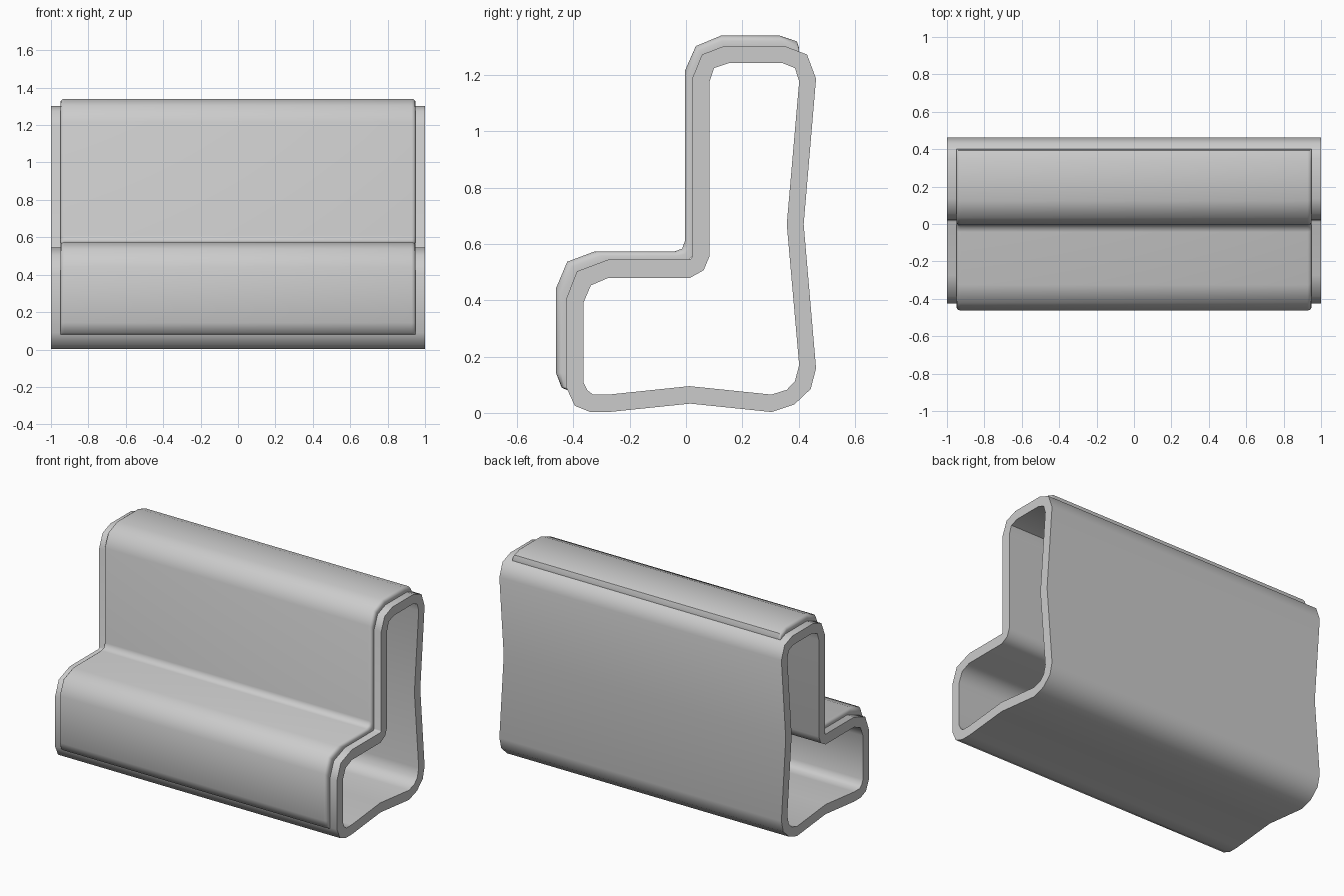
import bpy, bmesh
from math import radians

# Tube wall section: (outer y, outer z, inner y, inner z)
WALL = [
    (-.425, .407, -.365, .39), (-.425, .09, -.365, .11), (-.395, .025, -.35, .08),
    (-.34, .003, -.33, .065), (-.275, .003, -.275, .065), (.015, .033, .012, .095),
    (.305, .003, .303, .065), (.385, .03, .358, .082), (.443, .085, .387, .113),
    (.462, .158, .402, .17), (.418, .67, .358, .67), (.462, 1.187, .402, 1.177),
    (.43, 1.273, .387, 1.225), (.35, 1.303, .342, 1.243), (.135, 1.303, .153, 1.243),
    (.057, 1.273, .1, 1.225), (.022, 1.188, .083, 1.175), (.022, .555, .083, .555),
    (.018, .548, .063, .507), (.012, .545, .015, .48), (-.275, .545, -.275, .48),
    (-.387, .503, -.338, .453)]

# Cushion section: (top y, top z, base y, base z), from front bottom over to the back
PAD = [
    (-.42, .08, -.42, .08), (-.442, .09, -.425, .1), (-.462, .143, -.425, .14),
    (-.462, .442, -.425, .407), (-.422, .537, -.387, .503), (-.326, .573, -.275, .545),
    (-.043, .573, -.02, .545), (-.014, .583, .012, .545), (-.004, .61, .022, .555),
    (-.004, 1.215, .022, 1.188), (.035, 1.303, .057, 1.273), (.124, 1.34, .135, 1.303),
    (.333, 1.34, .345, 1.303), (.394, 1.32, .39, 1.288), (.402, 1.295, .402, 1.284)]


def loft(name, rings, close, angle):
    """Skin a grid of points into a mesh object."""
    bm = bmesh.new()
    grid = [[bm.verts.new(p) for p in ring] for ring in rings]
    n, m = len(grid), len(grid[0])
    for i in range(n if close else n - 1):
        a, b = grid[i], grid[(i + 1) % n]
        for j in range(m if close else m - 1):
            k = (j + 1) % m
            bm.faces.new((a[j], b[j], b[k], a[k]))
    if close:
        bmesh.ops.recalc_face_normals(bm, faces=bm.faces)
    mesh = bpy.data.meshes.new(name)
    bm.to_mesh(mesh)
    bm.free()
    ob = bpy.data.objects.new(name, mesh)
    bpy.context.collection.objects.link(ob)
    bpy.ops.object.select_all(action='DESELECT')
    ob.select_set(True)
    bpy.context.view_layer.objects.active = ob
    bpy.ops.object.shade_smooth_by_angle(angle=radians(angle))
    return ob


# Hollow sofa frame: outer skin, end rim, inner skin, other rim
outer = lambda x: [(x, p[0], p[1]) for p in WALL]
inner = lambda x: [(x, p[2], p[3]) for p in WALL]
loft("sofa_frame", [outer(-1), outer(1), inner(1), inner(-1)], True, 50)

# Raised cushion pad with rounded ends
half = [(.95, 0), (.95, .5), (.946, .78), (.938, .94), (.928, 1)]
stations = [(-x, t) for x, t in half] + half[::-1]
rings = [[(x, p[2] + (p[0] - p[2]) * t, p[3] + (p[1] - p[3]) * t) for p in PAD]
         for x, t in stations]
# Lip at the back top edge and the front bottom edge
for ring in rings:
    ring.append((ring[-1][0], .402, 1.284))
loft("cushion_pad", rings, False, 50)
